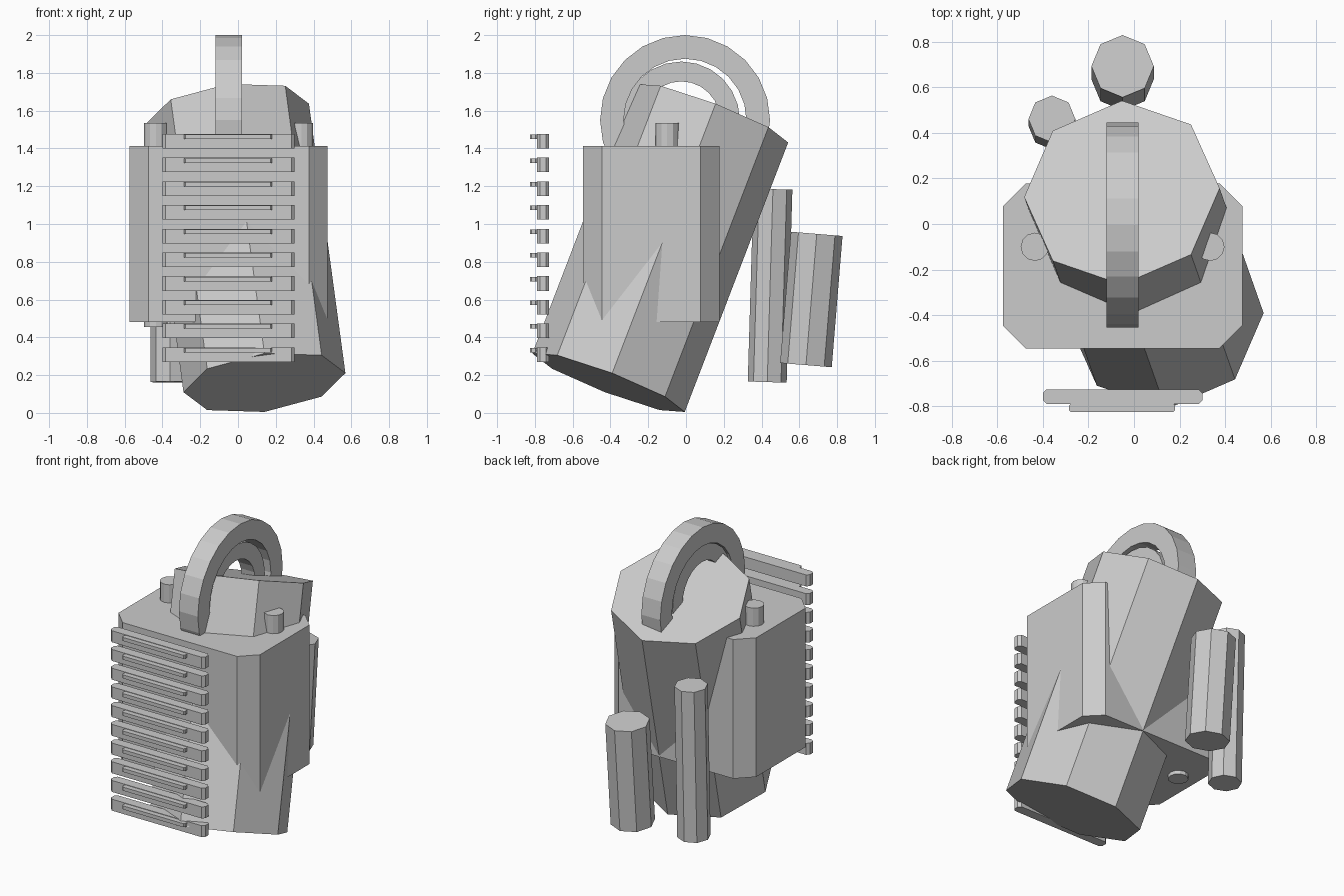
import bpy, bmesh
from math import sin, cos, pi, radians
from mathutils import Matrix, Vector

if "Cube" in bpy.data.objects:
    bpy.data.objects.remove(bpy.data.objects["Cube"])

grey = bpy.data.materials.new("light_grey")
grey.diffuse_color = (0.6, 0.6, 0.6, 1)
grey.use_nodes = True
grey.node_tree.nodes["Principled BSDF"].inputs["Base Color"].default_value = grey.diffuse_color


def finish(name, bm):
    bmesh.ops.recalc_face_normals(bm, faces=bm.faces)
    mesh = bpy.data.meshes.new(name)
    bm.to_mesh(mesh)
    bm.free()
    mesh.materials.append(grey)
    obj = bpy.data.objects.new(name, mesh)
    bpy.context.collection.objects.link(obj)
    return obj


def extrude(name, outline, z0, z1, matrix=Matrix()):
    """Prism from a flat outline, placed by a matrix."""
    bm = bmesh.new()
    low = [bm.verts.new(matrix @ Vector((x, y, z0))) for x, y in outline]
    high = [bm.verts.new(matrix @ Vector((x, y, z1))) for x, y in outline]
    bm.faces.new(low)
    bm.faces.new(high)
    n = len(outline)
    for i in range(n):
        j = (i + 1) % n
        bm.faces.new((low[i], low[j], high[j], high[i]))
    return finish(name, bm)


def chamfered(x0, x1, y0, y1, c):
    return [(x0 + c, y0), (x1 - c, y0), (x1, y0 + c), (x1, y1 - c),
            (x1 - c, y1), (x0 + c, y1), (x0, y1 - c), (x0, y0 + c)]


def polygon(n, r):
    return [(r * cos(2 * pi * i / n), r * sin(2 * pi * i / n)) for i in range(n)]


def rod(name, base, r, length, tilt_x=0, tilt_y=0, sides=8):
    m = (Matrix.Translation(base) @ Matrix.Rotation(radians(tilt_x), 4, 'X')
         @ Matrix.Rotation(radians(tilt_y), 4, 'Y'))
    return extrude(name, polygon(sides, r), 0, length, m)


def ring(name, centre, r_in, r_out, width, sides=24):
    """Upright ring of rectangular section, lying in the y-z plane."""
    bm = bmesh.new()
    section = [(-width / 2, r_in), (width / 2, r_in), (width / 2, r_out), (-width / 2, r_out)]
    loops = []
    for i in range(sides):
        a = 2 * pi * i / sides
        loops.append([bm.verts.new(Vector(centre) + Vector((x, r * cos(a), r * sin(a))))
                      for x, r in section])
    for i in range(sides):
        a, b = loops[i], loops[(i + 1) % sides]
        for k in range(4):
            m = (k + 1) % 4
            bm.faces.new((a[k], a[m], b[m], b[k]))
    return finish(name, bm)


# Main housing and the leaning barrel that runs through it
extrude("housing", chamfered(-0.575, 0.475, -0.545, 0.178, 0.1), 0.48, 1.413)
rod("leaning_barrel", (0.14, -0.41, 0.16), 0.432, 1.54, -21, -7.2)

# Carry handle with an inner ring
ring("handle", (-0.05, -0.005, 1.55), 0.325, 0.45, 0.14)
ring("handle_inner_ring", (-0.05, -0.025, 1.55), 0.205, 0.31, 0.10)

# Pins passing through the housing, mirrored about its middle
for side, name in ((-1, "left_pin"), (1, "right_pin")):
    rod(name, (-0.05 + side * 0.385, -0.1, 0.455), 0.062, 1.08, sides=12)

# Rear canisters
rod("short_canister", (-0.05, 0.635, 0.253), 0.137, 0.697, -4.7)
rod("tall_canister", (-0.36, 0.43, 0.163), 0.103, 1.022, -1.7)

# Front grille: ten slats, each with a thin raised strip
for i in range(10):
    z = 0.27 + i * 0.1255
    extrude(f"slat_{i + 1}", chamfered(-0.4, 0.3, -0.79, -0.725, 0.017), z, z + 0.077)
    extrude(f"slat_strip_{i + 1}", chamfered(-0.285, 0.18, -0.825, -0.788, 0.008),
            z + 0.05, z + 0.074)
